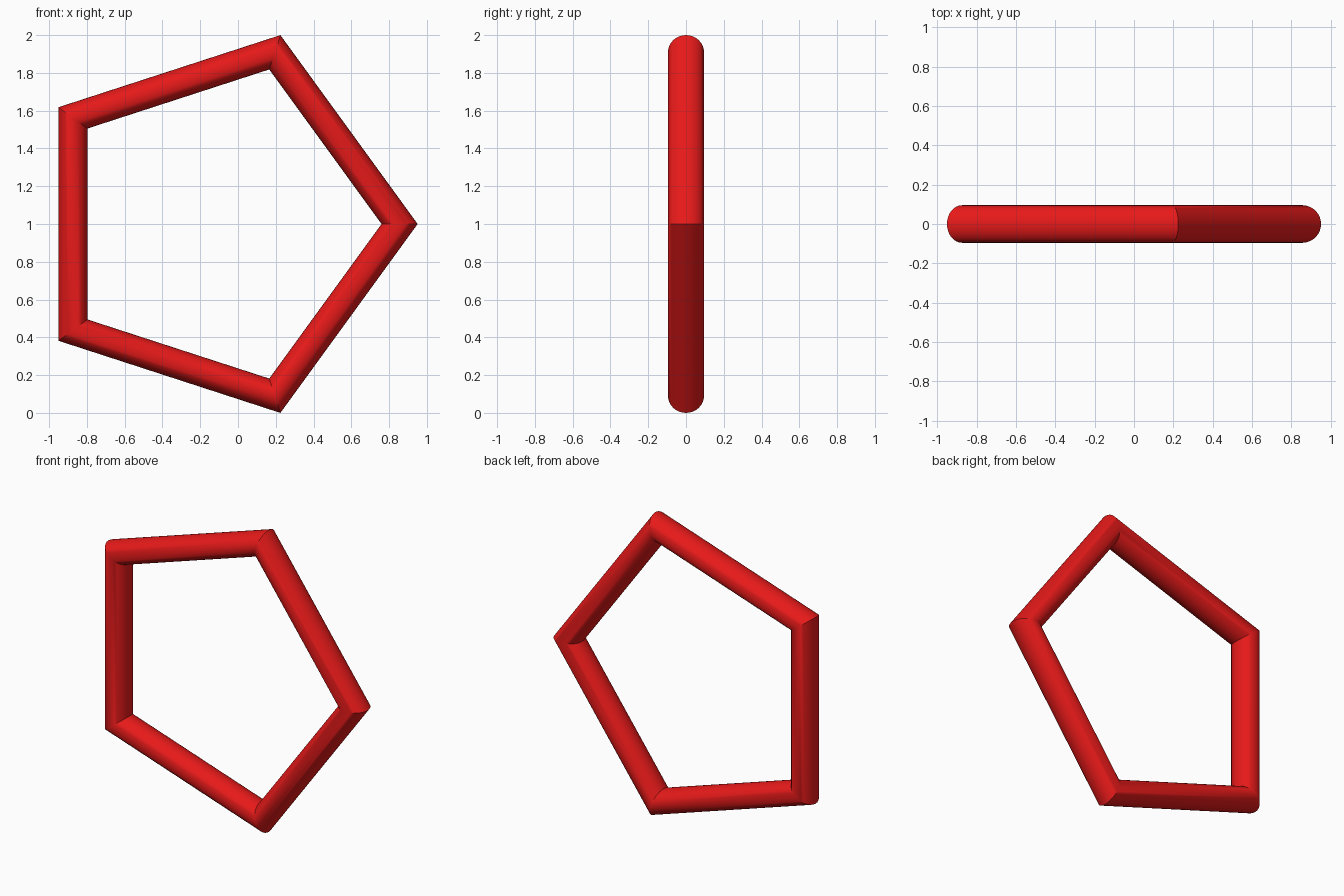
import bpy, math

if "Cube" in bpy.data.objects:
    bpy.data.objects.remove(bpy.data.objects["Cube"])

R = 1.0 / (1.1 * math.sin(math.radians(72)))  # ring radius, tube is a tenth of it
r = R * 0.1
centre_x = -(R + r) * (1 - math.cos(math.radians(36))) / 2

# Five-sided ring with a round tube, standing upright
bpy.ops.mesh.primitive_torus_add(
    major_radius=R, minor_radius=r, major_segments=5, minor_segments=32,
    location=(centre_x, 0, 1), rotation=(math.pi / 2, 0, 0))
ring = bpy.context.object
ring.name = "pentagon_ring"
bpy.ops.object.transform_apply(location=True, rotation=True, scale=True)

# Round along the tube, crisp at the mitred corners
bpy.ops.object.shade_smooth_by_angle(angle=math.radians(30))

# Red finish
red = bpy.data.materials.new("red")
red.diffuse_color = (0.8, 0.01, 0.01, 1)
red.use_nodes = True
red.node_tree.nodes["Principled BSDF"].inputs["Base Color"].default_value = red.diffuse_color
ring.data.materials.append(red)
